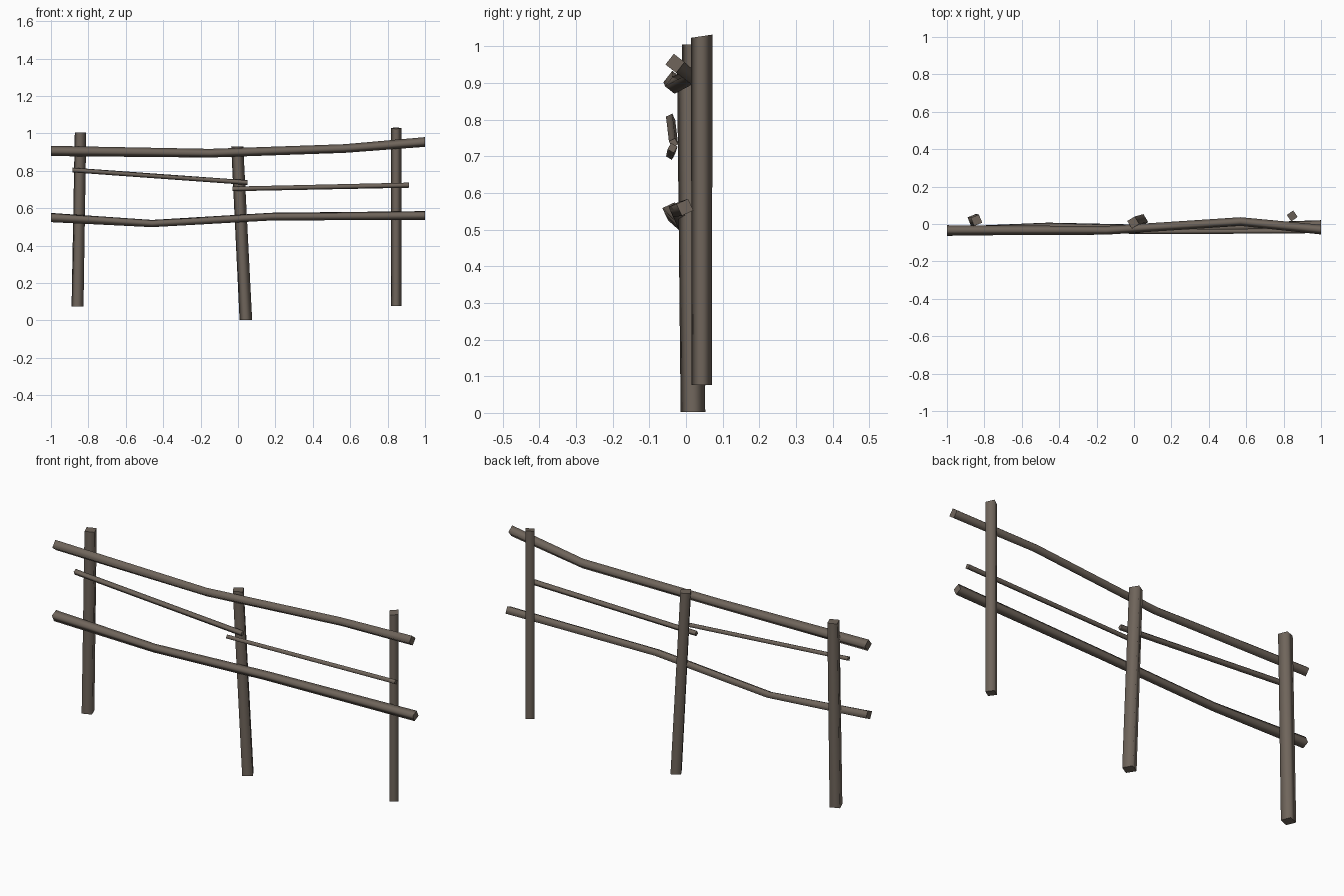
import bpy, bmesh, math
from mathutils import Vector

if "Cube" in bpy.data.objects:
    bpy.data.objects.remove(bpy.data.objects["Cube"])

wood = bpy.data.materials.new("weathered_wood")
wood.diffuse_color = (0.16, 0.13, 0.105, 1)
wood.use_nodes = True
wood.node_tree.nodes["Principled BSDF"].inputs["Base Color"].default_value = wood.diffuse_color


def beam(name, path, sides, angle, upright=False, top_slope=0.0):
    """Square timber swept along a path, with smooth sides and flat ends."""
    bm = bmesh.new()
    rings = []
    for n, (p, s) in enumerate(zip(path, sides)):
        ring = []
        for k in range(4):
            a = math.radians(angle + 45 + 90 * k)
            u = math.cos(a) * s / math.sqrt(2)
            v = math.sin(a) * s / math.sqrt(2)
            if upright:
                slope = top_slope * v if n == len(path) - 1 else 0
                off = Vector((u, v, slope))
            else:
                off = Vector((0, u, v))
            ring.append(bm.verts.new(Vector(p) + off))
        rings.append(ring)
    for a, b in zip(rings, rings[1:]):
        for k in range(4):
            f = bm.faces.new((a[k], a[(k + 1) % 4], b[(k + 1) % 4], b[k]))
            f.smooth = True
    for ring in (rings[0][::-1], rings[-1]):
        cap = bm.faces.new(ring)
        for e in cap.edges:
            e.smooth = False
    bmesh.ops.recalc_face_normals(bm, faces=bm.faces)
    me = bpy.data.meshes.new(name)
    bm.to_mesh(me)
    bm.free()
    me.materials.append(wood)
    ob = bpy.data.objects.new(name, me)
    bpy.context.collection.objects.link(ob)
    return ob


# Upright posts
beam("left_post", [(-0.858, 0.022, 0.075), (-0.842, 0.02, 1.005)],
     (0.049, 0.047), 22, True)
beam("middle_post", [(0.042, 0.019, 0.003), (-0.004, 0.008, 0.93)],
     (0.049, 0.047), 31, True)
beam("right_post", [(0.846, 0.043, 0.076), (0.846, 0.043, 1.028)],
     (0.040, 0.042), 35, True, 0.15)

# Long bent rails
beam("upper_rail", [(-1, -0.034, 0.906), (-0.15, -0.034, 0.894),
                    (0.57, 0.013, 0.919), (1, -0.030, 0.954)],
     (0.039, 0.033, 0.033, 0.037), -38)
beam("lower_rail", [(-1, -0.040, 0.550), (-0.46, -0.012, 0.518),
                    (0.18, -0.027, 0.555), (1, -0.003, 0.561)],
     (0.037, 0.029, 0.031, 0.035), 25)

# Thin middle rails
beam("left_thin_rail", [(-0.885, -0.042, 0.804), (0.05, -0.034, 0.737)],
     (0.019, 0.019), 25)
beam("right_thin_rail", [(-0.03, -0.042, 0.703), (0.913, -0.037, 0.723)],
     (0.018, 0.020), -30)
